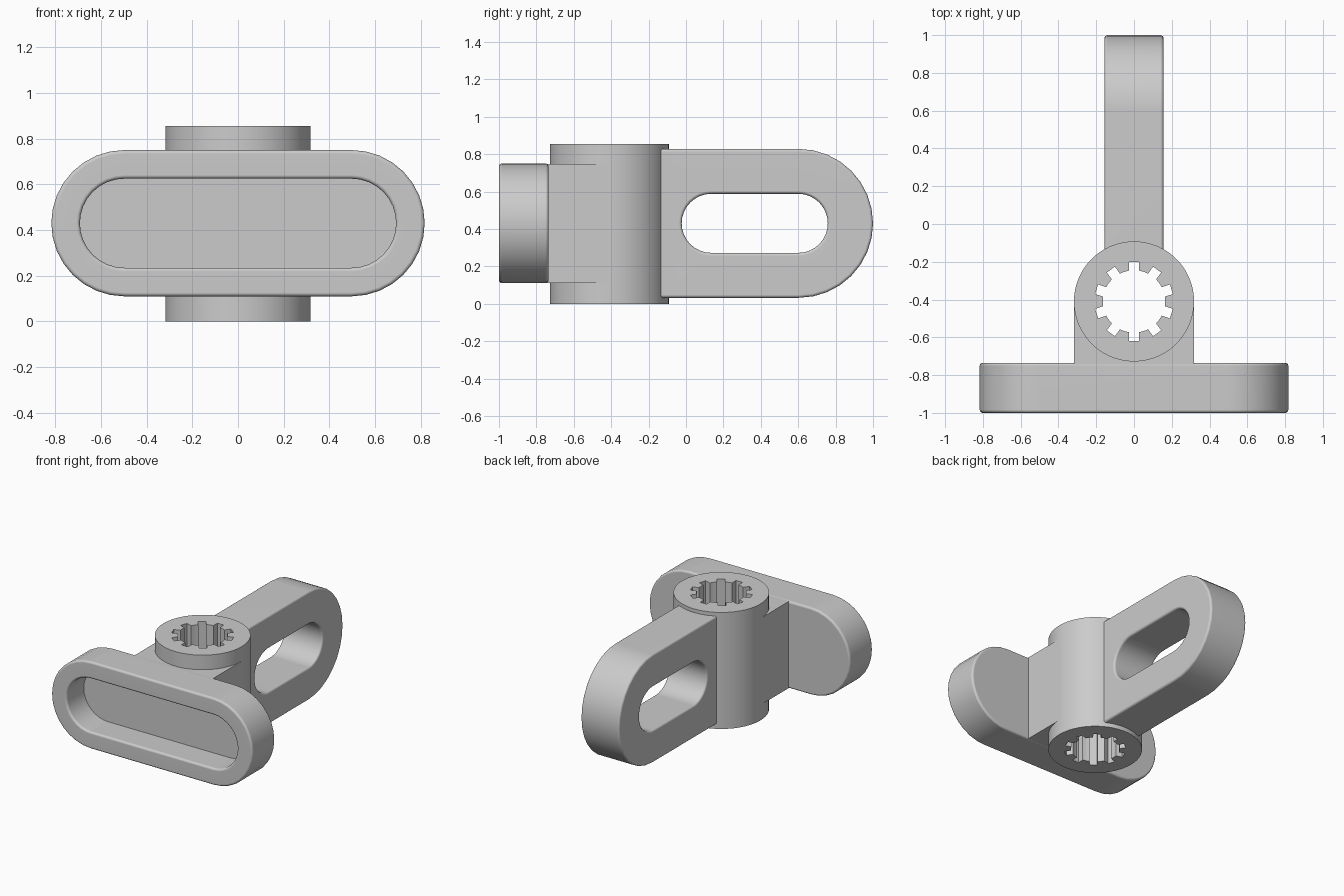
import bpy
import bmesh
from math import sin, cos, pi, radians

if "Cube" in bpy.data.objects:
    bpy.data.objects.remove(bpy.data.objects["Cube"], do_unlink=True)

grey = bpy.data.materials.new("plain_grey")
grey.use_nodes = True
colour = (0.6, 0.6, 0.6, 1)
grey.diffuse_color = colour
grey.node_tree.nodes["Principled BSDF"].inputs["Base Color"].default_value = colour

MID = 0.43        # height of the centre line
HUB_Y = -0.41
HUB_R = 0.318
HUB_TOP = 0.855
ROUND = 0.016     # edge rounding
STEPS = 4


def loft(name, rings, closed=False):
    """Skin a list of equal-length rings; cap the ends or close the loop."""
    bm = bmesh.new()
    loops = [[bm.verts.new(p) for p in ring] for ring in rings]
    pairs = list(zip(loops, loops[1:]))
    if closed:
        pairs.append((loops[-1], loops[0]))
    else:
        bm.faces.new(loops[0])
        bm.faces.new(loops[-1])
    n = len(loops[0])
    for a, b in pairs:
        for i in range(n):
            j = (i + 1) % n
            bm.faces.new((a[i], a[j], b[j], b[i]))
    bmesh.ops.recalc_face_normals(bm, faces=bm.faces)
    mesh = bpy.data.meshes.new(name)
    bm.to_mesh(mesh)
    bm.free()
    mesh.materials.append(grey)
    obj = bpy.data.objects.new(name, mesh)
    bpy.context.collection.objects.link(obj)
    bpy.ops.object.select_all(action='DESELECT')
    obj.select_set(True)
    bpy.context.view_layer.objects.active = obj
    bpy.ops.object.shade_smooth_by_angle(angle=radians(35))
    weighted = obj.modifiers.new("even_shading", 'WEIGHTED_NORMAL')
    weighted.keep_sharp = True
    return obj


def stadium(start, end, r, square_start=False, half=16):
    """Long rounded outline as (along, height) pairs."""
    pts = []
    for i in range(half + 1):
        a = -pi / 2 + pi * i / half
        pts.append((end + r * cos(a), MID + r * sin(a)))
    for i in range(half + 1):
        a = pi / 2 + pi * i / half
        reach = 0 if square_start else r * cos(a)
        pts.append((start + reach, MID + r * sin(a)))
    return pts


def corner(r, depth, r_dir, d_dir, r_first):
    """Quarter round between a side at radius r and a face at depth."""
    out = []
    for i in range(STEPS + 1):
        t = pi / 2 * i / STEPS
        if not r_first:
            t = pi / 2 - t
        out.append((r - r_dir * ROUND * (1 - cos(t)),
                    depth - d_dir * ROUND * (1 - sin(t))))
    return out


# Front plate with rounded rims and a blind recess
BACK, FRONT = -0.735, -1.0
section = corner(0.32, BACK, 1, 1, False)
section += corner(0.32, FRONT, 1, -1, True)
section += corner(0.195, FRONT, -1, -1, False)
section.append((0.195, -0.8))
loft("front_plate", [[(u, y, z) for u, z in stadium(-0.497, 0.497, r)]
                     for r, y in section])

# Rear arm with a long through slot
W = 0.156
rings = []
for r, x in corner(0.398, -W, 1, -1, False) + corner(0.398, W, 1, 1, True):
    rings.append([(x, u, z) for u, z in stadium(-0.14, 0.602, r, True)])
for r, x in corner(0.158, W, -1, 1, False) + corner(0.158, -W, -1, -1, True):
    rings.append([(x, u, z) for u, z in stadium(0.135, 0.6, r)])
loft("slotted_arm", rings, closed=True)

# Upright hub with ten grooves along the bore
BORE, GROOVE = 0.165, 0.21
notch = [(-9.2, BORE), (-7.25, GROOVE), (7.25, GROOVE),
         (9.2, BORE), (15, BORE), (21, BORE)]
inner, outer = [], []
for k in range(10):
    for i, (deg, r) in enumerate(notch):
        a = radians(90 + 36 * k + deg)
        inner.append((r * cos(a), HUB_Y + r * sin(a)))
        a = radians(90 + 36 * k + 6 * i - 12)
        outer.append((HUB_R * cos(a), HUB_Y + HUB_R * sin(a)))
loft("splined_hub", [[(x, y, z) for x, y in ring] for ring, z in
                     ((outer, 0), (outer, HUB_TOP), (inner, HUB_TOP), (inner, 0))],
     closed=True)

# Neck joining plate and hub, hollowed so that the bore stays clear
neck = [(-HUB_R, HUB_Y), (-HUB_R, BACK - 0.02), (HUB_R, BACK - 0.02), (HUB_R, HUB_Y)]
for i in range(17):
    a = -pi * i / 16
    neck.append((0.27 * cos(a), HUB_Y + 0.27 * sin(a)))
loft("neck", [[(x, y, z) for x, y in neck] for z in (0.112, 0.748)])
